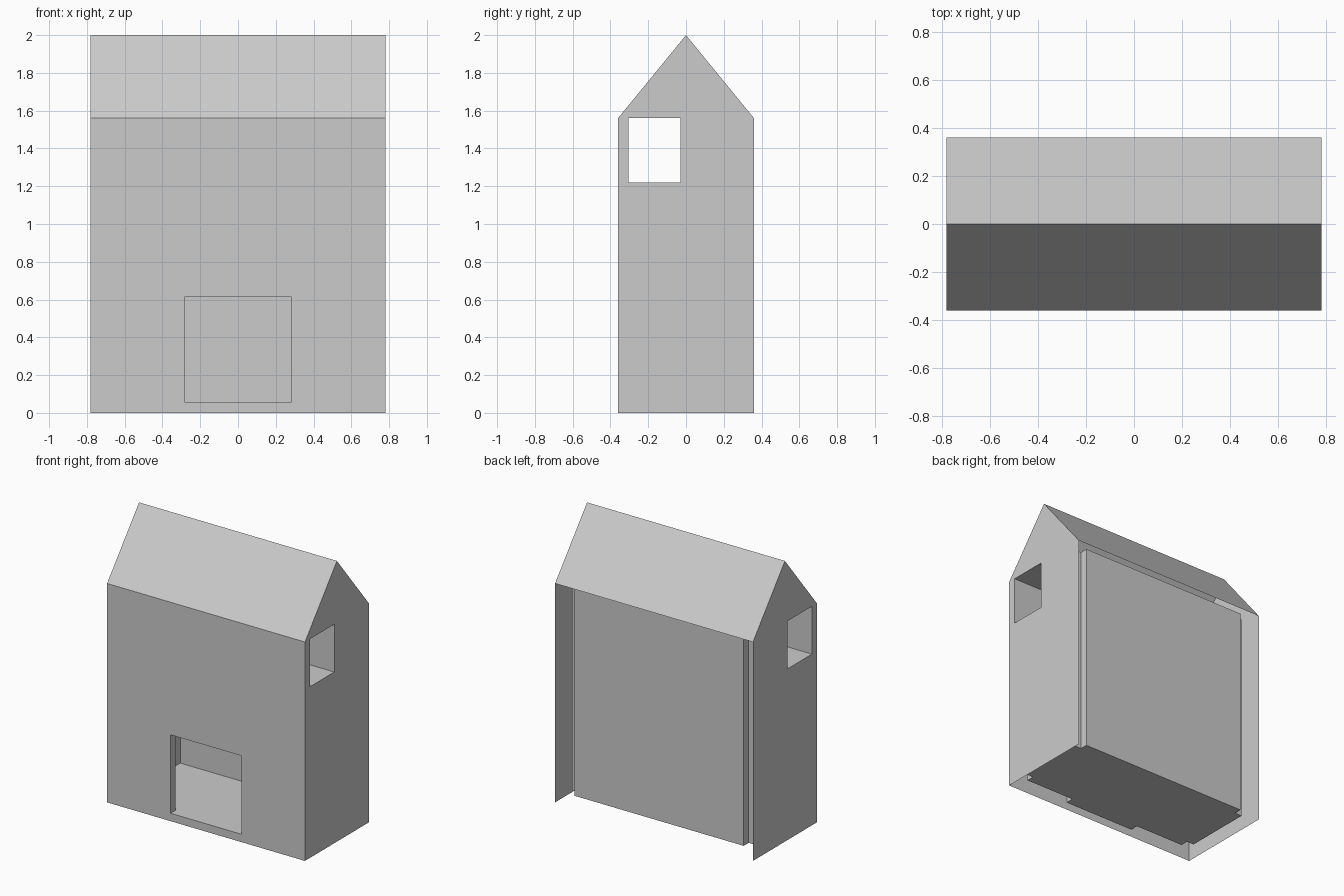
import bpy, bmesh

if "Cube" in bpy.data.objects:
    bpy.data.objects.remove(bpy.data.objects["Cube"])

X, Y, EAVE, TOP = 0.78, 0.36, 1.56, 2.0      # outer half width, half depth, heights
T = 0.056                                    # wall thickness
IX, IY = X - T, Y - T                        # inner half width / half depth
PX, PY = IX - T, IY - T                      # corner post faces
HX, HZ = 0.28, 0.615                         # front doorway
WY, WZ = -0.03, 1.22                         # side window: back edge and sill


def rect(axis, pos, u, v):
    """Flat rectangle on a plane perpendicular to axis; u, v are ranges on the other two axes."""
    pts = []
    for a, b in ((u[0], v[0]), (u[1], v[0]), (u[1], v[1]), (u[0], v[1])):
        p = [a, b]
        p.insert(axis, pos)
        pts.append(tuple(p))
    return pts


def holed(axis, pos, us, vs, hole):
    """Grid of rectangles with one cell (i, j) left open."""
    return [rect(axis, pos, us[i:i + 2], vs[j:j + 2])
            for i in range(len(us) - 1) for j in range(len(vs) - 1) if (i, j) != hole]


def build(name, faces):
    bm = bmesh.new()
    for f in faces:
        bm.faces.new([bm.verts.new(p) for p in f])
    bmesh.ops.remove_doubles(bm, verts=bm.verts, dist=1e-4)
    bmesh.ops.recalc_face_normals(bm, faces=bm.faces)
    me = bpy.data.meshes.new(name)
    bm.to_mesh(me)
    bm.free()
    ob = bpy.data.objects.new(name, me)
    bpy.context.collection.objects.link(ob)


# Outer front wall with doorway
build("front_wall", holed(1, -Y, (-X, -HX, HX, X), (0, T, HZ, EAVE), (1, 1)))

# Side walls with window and gable
for s, n in ((-1, "left"), (1, "right")):
    build(n + "_wall", holed(0, s * X, (-Y, -IY, WY, Y), (0, WZ, EAVE), (1, 1))
          + [[(s * X, -Y, EAVE), (s * X, Y, EAVE), (s * X, 0, TOP)]])

# Roof slopes
build("roof", [[(-X, s * Y, EAVE), (X, s * Y, EAVE), (X, 0, TOP), (-X, 0, TOP)]
               for s in (-1, 1)])

# Doorway jambs, lintel and threshold
build("doorway", [rect(0, s * HX, (-Y, -IY), (T, HZ)) for s in (-1, 1)]
      + [rect(2, z, (-HX, HX), (-Y, -IY)) for z in (T, HZ)])

# Room: floor, ceiling, back panel and inner front, notched at the corner posts
room = [rect(2, T, (-PX, PX), (-IY, IY)),
        rect(2, EAVE, (-PX, PX), (WY, IY)),
        rect(1, IY, (-PX, PX), (T, EAVE))]
room += holed(1, -IY, (-PX, -HX, HX, PX), (T, HZ, WZ), (1, 0))
for s in (-1, 1):
    side = sorted((s * PX, s * IX))
    room += [rect(2, T, side, (-PY, PY)),
             rect(2, EAVE, side, (WY, PY)),
             rect(0, s * IX, (-PY, WY), (T, WZ)),
             rect(0, s * IX, (WY, PY), (T, EAVE)),
             rect(1, PY, side, (T, EAVE)),
             rect(0, s * PX, (PY, IY), (T, EAVE)),
             rect(1, -PY, side, (T, WZ)),
             rect(0, s * PX, (-IY, -PY), (T, WZ))]
build("room", room)

# Upper passage running between the side windows
build("upper_passage", [rect(2, z, (-X, X), (-IY, WY)) for z in (WZ, EAVE)]
      + [rect(1, y, (-X, X), (WZ, EAVE)) for y in (-IY, WY)])
